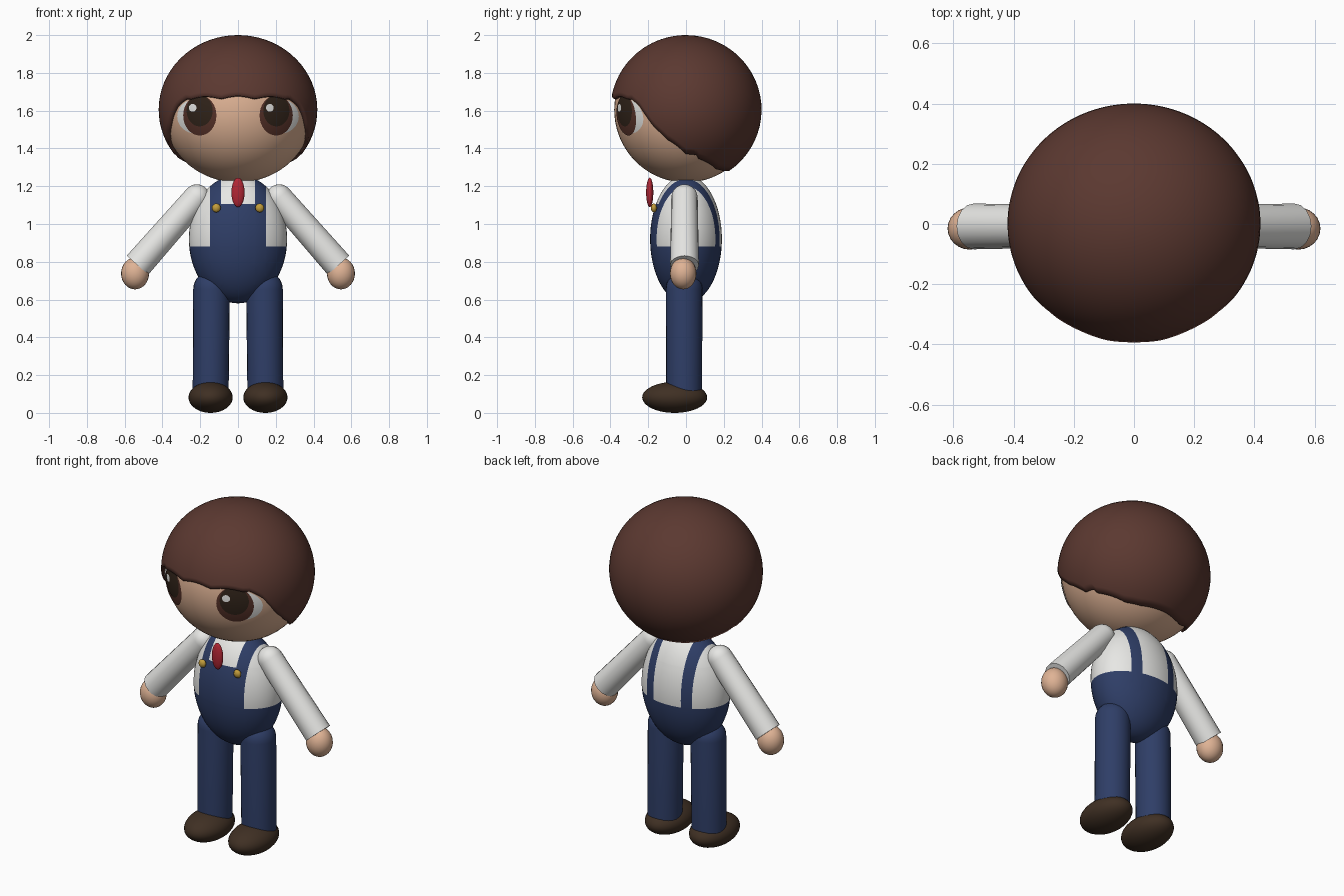
import bpy, bmesh, math
from math import sin, cos, pi, sqrt
from mathutils import Vector, Matrix

cube = bpy.data.objects.get("Cube")
if cube:
    bpy.data.objects.remove(cube, do_unlink=True)


def material(name, rgb):
    m = bpy.data.materials.new(name)
    m.use_nodes = True
    m.diffuse_color = (*rgb, 1)
    bsdf = next(n for n in m.node_tree.nodes if n.type == 'BSDF_PRINCIPLED')
    bsdf.inputs["Base Color"].default_value = (*rgb, 1)
    bsdf.inputs["Roughness"].default_value = 0.7
    return m


HAIR = material("hair brown", (0.105, 0.040, 0.030))
SKIN = material("skin", (0.74, 0.45, 0.30))
WHITE = material("shirt white", (0.80, 0.80, 0.78))
BLUE = material("overall blue", (0.028, 0.048, 0.135))
SHOE = material("shoe brown", (0.050, 0.029, 0.017))
RED = material("tie red", (0.45, 0.020, 0.035))
GOLD = material("button gold", (0.55, 0.34, 0.045))
IRIS = material("iris brown", (0.095, 0.032, 0.022))
PUPIL = material("pupil dark", (0.030, 0.017, 0.010))


def finish(bm, name, *mats, smooth=True):
    mesh = bpy.data.meshes.new(name)
    for f in bm.faces:
        f.smooth = smooth
    bm.to_mesh(mesh)
    bm.free()
    for m in mats:
        mesh.materials.append(m)
    obj = bpy.data.objects.new(name, mesh)
    bpy.context.collection.objects.link(obj)
    return obj


def ball_mesh(center, radii, seg=40, rings=24):
    bm = bmesh.new()
    bmesh.ops.create_uvsphere(bm, u_segments=seg, v_segments=rings, radius=1)
    bmesh.ops.scale(bm, vec=radii, verts=bm.verts)
    bmesh.ops.translate(bm, vec=center, verts=bm.verts)
    return bm


def ball(name, center, radii, mat, **kw):
    return finish(ball_mesh(center, radii, **kw), name, mat)


def limb(name, start, end, r1, r2, mat, seg=24):
    """Tapered tube with a round start and a flat end."""
    start, end = Vector(start), Vector(end)
    axis = end - start
    profile = [(r1 * sin(a), -r1 * cos(a)) for a in (i * pi / 16 for i in range(9))]
    profile.append((r2, axis.length))
    bm = bmesh.new()
    rings = [[bm.verts.new((r * cos(2 * pi * k / seg), r * sin(2 * pi * k / seg), h))
              for k in range(seg)] for r, h in profile]
    for a, b in zip(rings, rings[1:]):
        for k in range(seg):
            j = (k + 1) % seg
            bm.faces.new((a[k], a[j], b[j], b[k]))
    bm.faces.new(rings[-1])
    bmesh.ops.remove_doubles(bm, verts=bm.verts, dist=1e-5)
    turn = axis.to_track_quat('Z', 'Y').to_matrix().to_4x4()
    bm.transform(Matrix.Translation(start) @ turn)
    obj = finish(bm, name, mat)
    bpy.context.view_layer.objects.active = obj
    obj.select_set(True)
    bpy.ops.object.shade_smooth_by_angle(angle=math.radians(50))
    obj.select_set(False)
    return obj


# Head and neck
HEAD_C, HEAD_R = Vector((0, 0, 1.605)), Vector((0.40, 0.38, 0.385))
ball("head", HEAD_C, HEAD_R, SKIN, seg=56, rings=36)
limb("neck", (0, 0, 1.32), (0, 0, 1.18), 0.06, 0.06, SKIN)

# Hair cap: rows run from the crown down to a hairline that depends on azimuth
HAIRLINE = [(0, 1.665), (42, 1.66), (52, 1.61), (62, 1.53), (75, 1.43), (90, 1.37),
            (111, 1.33), (131, 1.29), (150, 1.28), (180, 1.28)]


def hairline(phi):
    deg = abs(math.degrees(phi))
    for (a, za), (b, zb) in zip(HAIRLINE, HAIRLINE[1:]):
        if deg <= b:
            wave = 0.014 * abs(cos(phi * 7)) if deg < 100 else 0
            return za + (zb - za) * (deg - a) / (b - a) + wave
    return HAIRLINE[-1][1]


bm = bmesh.new()
SEG, ROWS, HAIR_Z, HAIR_H = 144, 24, 1.605, 0.395
crown = bm.verts.new((0, 0, HAIR_Z + HAIR_H))
columns = []
for k in range(SEG):
    phi = -pi + 2 * pi * k / SEG
    limit = math.acos((hairline(phi) - HAIR_Z) / HAIR_H)
    columns.append([bm.verts.new((0.42 * sin(t) * sin(phi), -0.40 * sin(t) * cos(phi),
                                  HAIR_Z + HAIR_H * cos(t)))
                    for t in (limit * (i + 1) / ROWS for i in range(ROWS))])
for k in range(SEG):
    a, b = columns[k], columns[(k + 1) % SEG]
    bm.faces.new((crown, a[0], b[0]))
    for i in range(ROWS - 1):
        bm.faces.new((a[i], a[i + 1], b[i + 1], b[i]))
bmesh.ops.recalc_face_normals(bm, faces=bm.faces)
hair = finish(bm, "hair", HAIR)
shell = hair.modifiers.new("thickness", 'SOLIDIFY')
shell.thickness, shell.offset = 0.03, -1


# Eyes: thin oval patches that follow the curve of the face
def face_patch(name, cx, cz, rx, rz, lift, mat):
    bm = bmesh.new()
    bmesh.ops.create_uvsphere(bm, u_segments=32, v_segments=16, radius=1)
    bmesh.ops.delete(bm, geom=[v for v in bm.verts if v.co.z < -0.01], context='VERTS')
    for v in bm.verts:
        x, z = cx + rx * v.co.x, cz + rz * v.co.y
        rest = 1 - (x / HEAD_R.x) ** 2 - ((z - HEAD_C.z) / HEAD_R.z) ** 2
        p = Vector((x, -HEAD_R.y * sqrt(max(rest, 0)), z))
        v.co = HEAD_C + (p - HEAD_C) * (1 + lift)
    finish(bm, name, mat)


for side, s in (("left", 1), ("right", -1)):
    face_patch(side + "_eye_white", s * 0.225, 1.57, 0.095, 0.09, 0.006, WHITE)
    face_patch(side + "_iris", s * 0.20, 1.575, 0.087, 0.105, 0.011, IRIS)
    face_patch(side + "_pupil", s * 0.20, 1.60, 0.068, 0.082, 0.016, PUPIL)
    face_patch(side + "_eye_glint", s * 0.20 - 0.035, 1.615, 0.02, 0.02, 0.021, WHITE)

# Torso: white shirt with cut-in bib, straps and trousers
WAIST, BIB_TOP, STRAP_IN, STRAP_OUT = 0.88, 1.105, 0.09, 0.148
bm = ball_mesh((0, 0, 0.92), (0.26, 0.19, 0.34), seg=48, rings=32)
cuts = [((0, 0, h), (0, 0, 1)) for h in (WAIST, BIB_TOP)]
cuts += [((s * x, 0, 0), (1, 0, 0)) for x in (STRAP_IN, STRAP_OUT) for s in (1, -1)]
for co, no in cuts:
    bmesh.ops.bisect_plane(bm, geom=bm.verts[:] + bm.edges[:] + bm.faces[:],
                           plane_co=co, plane_no=no, dist=1e-5)
for f in bm.faces:
    c = f.calc_center_median()
    strap = STRAP_IN < abs(c.x) < STRAP_OUT
    bib = abs(c.x) < STRAP_OUT and c.y < 0 and c.z < BIB_TOP
    f.material_index = 1 if c.z < WAIST or strap or bib else 0
finish(bm, "torso", WHITE, BLUE)

# Tie
ball("tie", (0, -0.192, 1.167), (0.035, 0.019, 0.078), RED, seg=20, rings=14)

# Paired parts
for side, s in (("left", 1), ("right", -1)):
    ball(side + "_button", (s * 0.115, -0.17, 1.085), (0.024, 0.016, 0.024), GOLD, seg=8, rings=6)
    limb(side + "_sleeve", (s * 0.218, -0.008, 1.14), (s * 0.532, -0.008, 0.782),
         0.07, 0.076, WHITE, seg=16)
    ball(side + "_hand", (s * 0.545, -0.015, 0.738), (0.074, 0.07, 0.084), SKIN, seg=24, rings=16)
    limb(side + "_leg", (s * 0.14, -0.01, 0.655), (s * 0.145, -0.01, 0.09), 0.097, 0.095, BLUE)
    ball(side + "_shoe", (s * 0.145, -0.06, 0.082), (0.117, 0.172, 0.082), SHOE, seg=32, rings=20)
